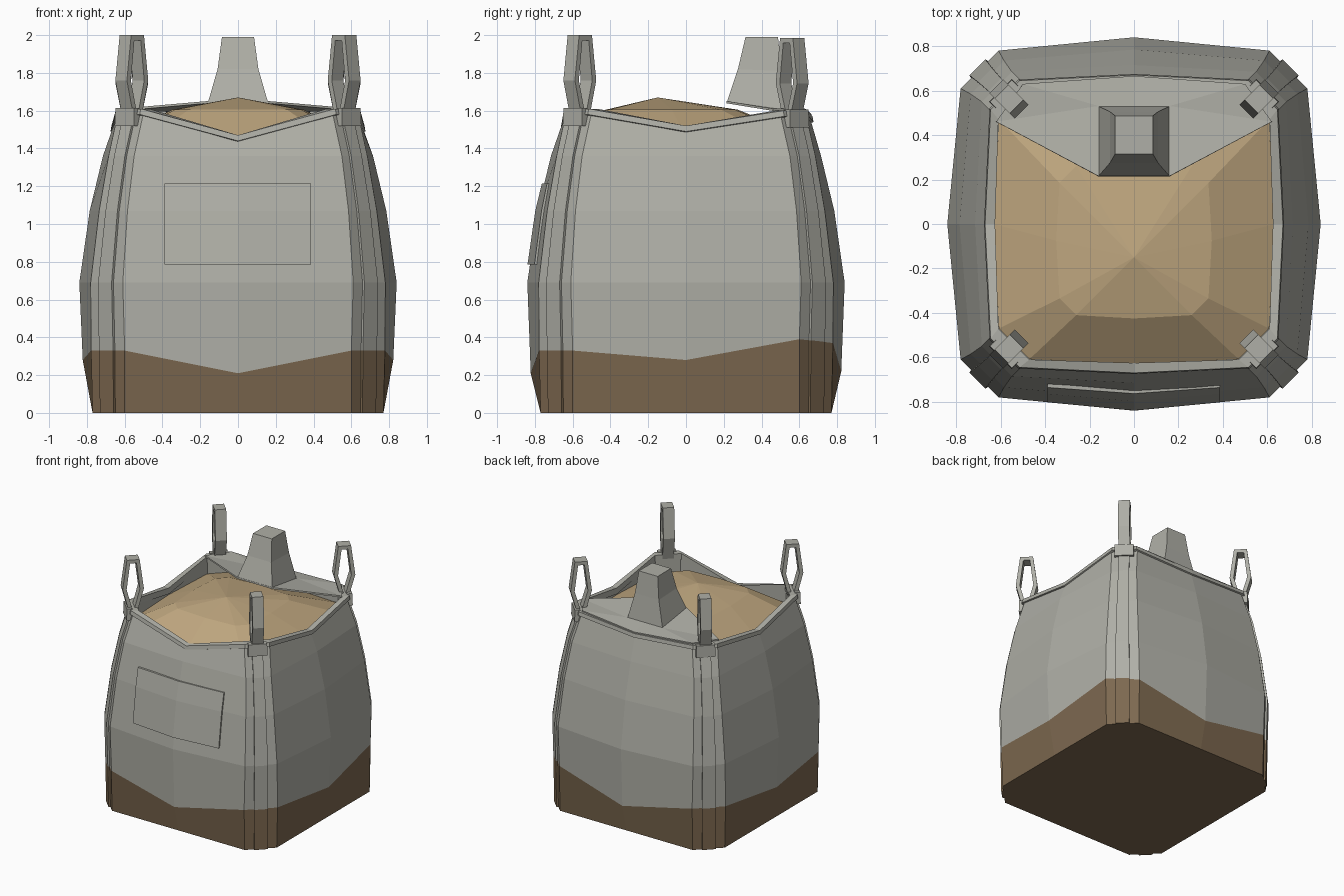
import bpy, bmesh, math
from mathutils import Vector

if "Cube" in bpy.data.objects:
    bpy.data.objects.remove(bpy.data.objects["Cube"])


def material(name, rgb):
    m = bpy.data.materials.new(name)
    m.diffuse_color = (*rgb, 1)
    m.use_nodes = True
    m.node_tree.nodes["Principled BSDF"].inputs["Base Color"].default_value = m.diffuse_color
    return m


FABRIC = material("grey fabric", (0.43, 0.43, 0.385))
DIRT = material("brown dirt", (0.205, 0.14, 0.08))
SAND = material("tan sand", (0.515, 0.38, 0.21))


def finish(name, bm, mats):
    bmesh.ops.recalc_face_normals(bm, faces=bm.faces)
    me = bpy.data.meshes.new(name)
    bm.to_mesh(me)
    bm.free()
    for m in mats:
        me.materials.append(m)
    ob = bpy.data.objects.new(name, me)
    bpy.context.collection.objects.link(ob)
    return ob


def loft(name, rings, mats, caps=True, closed=False, dirty=0):
    """Skin a list of equal rings; the first `dirty` bands use material 1."""
    bm = bmesh.new()
    vs = [[bm.verts.new(p) for p in r] for r in rings]
    n = len(rings[0])
    pairs = list(zip(vs, vs[1:]))
    if closed:
        pairs.append((vs[-1], vs[0]))
    for k, (lo, hi) in enumerate(pairs):
        for i in range(n):
            j = (i + 1) % n
            f = bm.faces.new((lo[i], lo[j], hi[j], hi[i]))
            f.material_index = 1 if k < dirty else 0
    if caps and not closed:
        bm.faces.new(vs[0][::-1]).material_index = 1 if dirty else 0
        bm.faces.new(vs[-1])
    return finish(name, bm, mats)


def ring(mid, a, b, z, dz=0.0):
    """12-point square ring with bulged sides and cut corners; z is one value or 12."""
    pts = []
    for k in range(4):
        c, s = [(1, 0), (0, 1), (-1, 0), (0, -1)][k]
        for x, y in ((-a, -b), (0, -mid), (a, -b)):
            pts.append((c * x - s * y, s * x + c * y))
    zs = z if isinstance(z, list) else [z] * 12
    return [Vector((x, y, h + dz)) for (x, y), h in zip(pts, zs)]


# heights around the ring: front, right, back, left (corner, middle, corner)
dirt_z = [.33, .21, .33, .33, .28, .39, .37, .22, .34, .34, .28, .33]
rim_z = [1.61, 1.47, 1.61, 1.61, 1.52, 1.60, 1.60, 1.57, 1.60, 1.60, 1.52, 1.61]
levels = [(.84, .61, .78, .69), (.785, .585, .735, 1.07), (.715, .55, .685, 1.36)]

# bag body, dirty at the foot, hollow at the top
outer = [ring(.77, .60, .77, 0), ring(.822, .60, .778, dirt_z)]
outer += [ring(*lv) for lv in levels]
outer.append(ring(.66, .50, .635, rim_z, -.02))
inner = [ring(.635, .475, .61, rim_z, -.02), ring(.635, .475, .61, 1.36)]
loft("bag_body", outer + inner, [FABRIC, DIRT], dirty=1)

# rim band
loft("rim_band", [ring(.675, .52, .65, rim_z, -.03), ring(.67, .515, .645, rim_z),
                  ring(.625, .47, .61, rim_z), ring(.625, .47, .61, rim_z, -.05)],
     [FABRIC], closed=True)


def corner_strip(name, k, rings, t0, t1, off, dirty):
    """Raised band running up the cut corner between sides k and k + 1."""
    ang = math.radians(-45 + 90 * k)
    out = Vector((math.cos(ang), math.sin(ang), 0))
    sections = []
    for r in rings:
        p, q = r[3 * k + 2], r[(3 * k + 3) % 12]
        u, v = p.lerp(q, t0), p.lerp(q, t1)
        sections.append([u + out * off, v + out * off, v - out * .02, u - out * .02])
    loft(name, sections, [FABRIC, DIRT], dirty=dirty)


# corner strips, tabs and lifting loops
LOOP_OUT = [(-.03, 1.57), (-.08, 1.76), (-.048, 2), (.048, 2), (.08, 1.76), (.03, 1.57)]
LOOP_IN = [(-.008, 1.60), (-.05, 1.76), (-.024, 1.972), (.024, 1.972), (.05, 1.76), (.008, 1.60)]
for k, side in enumerate(("front_right", "back_right", "back_left", "front_left")):
    corner_strip("corner_strip_" + side, k, outer, .29, .71, .014, 1)
    corner_strip("loop_tab_" + side, k,
                 [ring(.67, .52, .655, rim_z, -.09), ring(.67, .52, .65, rim_z, .005)],
                 .12, .88, .02, 0)
    ang = math.radians(-45 + 90 * k)
    rad = Vector((math.cos(ang), math.sin(ang), 0))
    tan = Vector((-rad.y, rad.x, 0))
    drop = -.015 if side.startswith("back") else 0

    def place(profile, w):
        return [rad * (.795 + r) + tan * w + Vector((0, 0, z + drop * (z > 1.7)))
                for r, z in profile]
    loft("lifting_loop_" + side,
         [place(LOOP_OUT, -.043), place(LOOP_OUT, .043),
          place(LOOP_IN, .043), place(LOOP_IN, -.043)], [FABRIC], closed=True)

# sand heap
bm = bmesh.new()
edge = [bm.verts.new(p) for p in ring(.632, .47, .608, 1.46)]
hump = []
for p in ring(.35, .26, .335, 1.605):
    hump.append(bm.verts.new((p.x, p.y - .075, p.z)))
peak = bm.verts.new((0, -.15, 1.67))
for i in range(12):
    j = (i + 1) % 12
    bm.faces.new((edge[i], edge[j], hump[j], hump[i]))
    bm.faces.new((hump[i], hump[j], peak))
finish("sand_heap", bm, [SAND])

# cover flap, folded back over the rear half of the opening
bm = bmesh.new()
half = [(.62, .46, 1.605), (.50, .63, 1.605), (0, .665, 1.575),
        (0, .53, 1.60), (.16, .53, 1.60), (.16, .215, 1.645), (0, .215, 1.645)]
for s in (1, -1):
    v = [bm.verts.new((s * x, y, z)) for x, y, z in half]
    for f in ((0, 1, 4), (1, 2, 3, 4), (0, 4, 5), (3, 4, 5, 6)):
        bm.faces.new([v[i] for i in f])
bmesh.ops.remove_doubles(bm, verts=bm.verts, dist=1e-4)
flap = finish("cover_flap", bm, [FABRIC])
mod = flap.modifiers.new("thickness", 'SOLIDIFY')
mod.thickness = .012
mod.offset = 0

# filling spout
loft("filling_spout",
     [[(-w, y0, z0), (w, y0, z0), (w, y1, z1), (-w, y1, z1)] for w, y0, y1, z0, z1 in
      ((.16, .215, .53, 1.64, 1.595), (.108, .275, .505, 1.82, 1.81), (.085, .315, .487, 1.99, 1.99))],
     [FABRIC])


# front pocket, following the bulge of the front panel
def front_y(x, z):
    lo, hi = (levels[0], levels[1]) if z <= 1.07 else (levels[1], levels[2])
    t = (z - lo[3]) / (hi[3] - lo[3])
    m, a, b = (lo[i] + (hi[i] - lo[i]) * t for i in range(3))
    return -(m + (b - m) * abs(x) / a)


rows = []
for z in (.785, 1.07, 1.215):
    front = [(x, front_y(x, z) - .013, z) for x in (-.39, 0, .387)]
    back = [(x, y + .03, h) for x, y, h in front[::-1]]
    rows.append(front + back)
loft("front_pocket", rows, [FABRIC])
